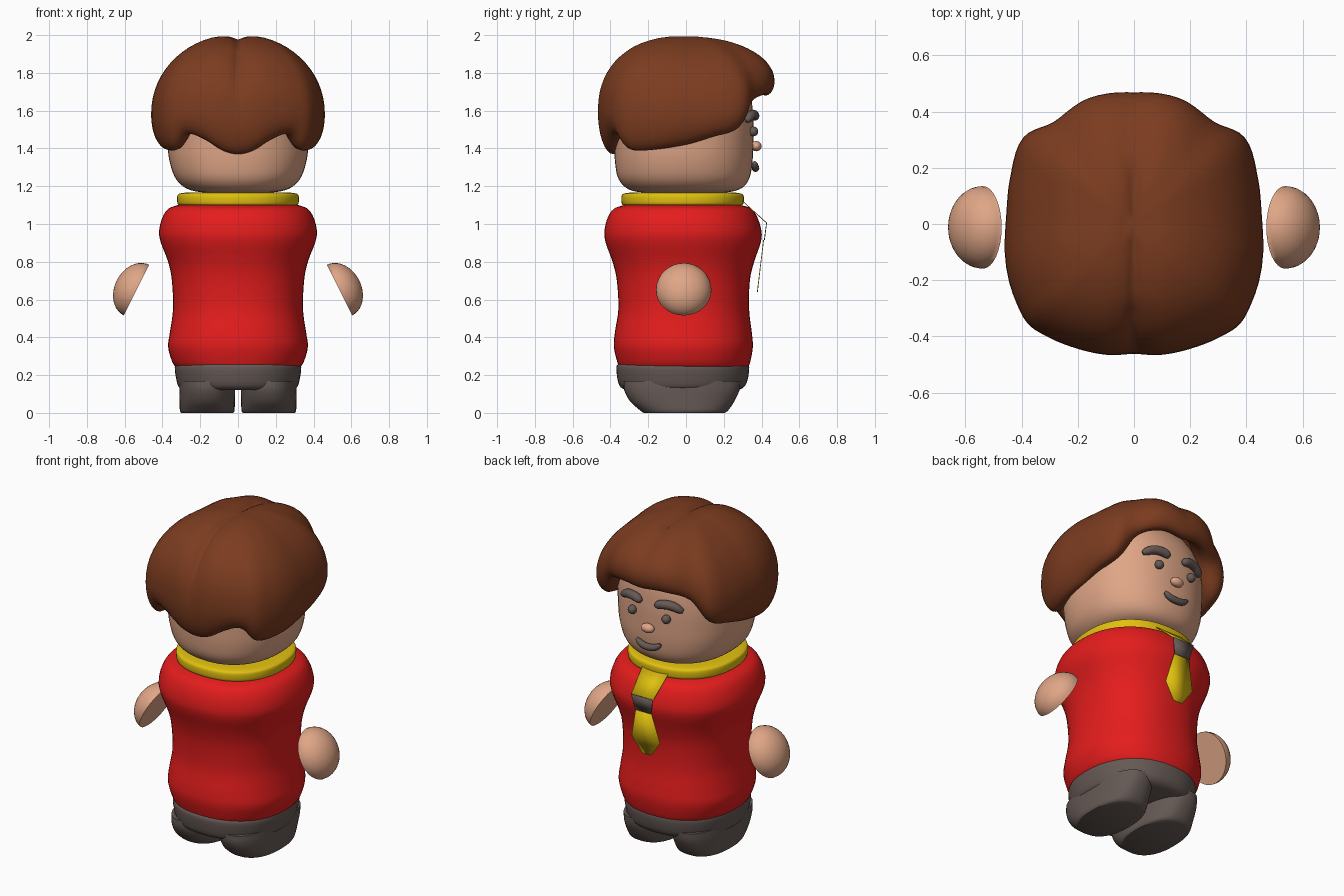
import bpy, bmesh, math
from mathutils import Vector, Matrix

if "Cube" in bpy.data.objects:
    bpy.data.objects.remove(bpy.data.objects["Cube"])


def material(name, rgb):
    m = bpy.data.materials.new(name)
    m.diffuse_color = (*rgb, 1)
    m.use_nodes = True
    m.node_tree.nodes["Principled BSDF"].inputs["Base Color"].default_value = m.diffuse_color
    return m


RED = material("red", (0.78, 0.012, 0.012))
YELLOW = material("yellow", (0.75, 0.53, 0.005))
SKIN = material("skin", (0.74, 0.38, 0.24))
BROWN = material("brown", (0.2, 0.045, 0.014))
DARK = material("dark_grey", (0.13, 0.10, 0.09))


def finish(bm, name, mat, angle=50):
    bmesh.ops.recalc_face_normals(bm, faces=bm.faces)
    me = bpy.data.meshes.new(name)
    bm.to_mesh(me)
    bm.free()
    ob = bpy.data.objects.new(name, me)
    bpy.context.collection.objects.link(ob)
    me.materials.append(mat)
    bpy.ops.object.select_all(action='DESELECT')
    ob.select_set(True)
    bpy.context.view_layer.objects.active = ob
    bpy.ops.object.shade_smooth_by_angle(angle=math.radians(angle))
    return ob


def spline(keys, steps):
    # Catmull-Rom interpolation of tuples
    out = []
    for i in range(len(keys) - 1):
        p0, p1 = keys[max(i - 1, 0)], keys[i]
        p2, p3 = keys[i + 1], keys[min(i + 2, len(keys) - 1)]
        for s in range(steps):
            t = s / steps
            out.append(tuple(0.5 * (2 * b + (c - a) * t + (2 * a - 5 * b + 4 * c - d) * t * t
                                    + (3 * b - a - 3 * c + d) * t ** 3)
                             for a, b, c, d in zip(p0, p1, p2, p3)))
    return out + [keys[-1]]


def skin_rings(bm, rings):
    loops = [[bm.verts.new(p) for p in ring] for ring in rings]
    for a, b in zip(loops, loops[1:]):
        for i in range(len(a)):
            j = (i + 1) % len(a)
            bm.faces.new((a[i], a[j], b[j], b[i]))
    return loops


def loft(name, mat, keys, n=2.25, cx=0, steps=4, segs=48):
    # keys: (z, half width x, half depth y, centre y), squared-off ellipses
    def se(v):
        return math.copysign(abs(v) ** (2 / n), v)
    rings = []
    for z, rx, ry, cy in spline(keys, steps):
        angs = [2 * math.pi * i / segs for i in range(segs)]
        rings.append([(cx + rx * se(math.cos(a)), cy + ry * se(math.sin(a)), z) for a in angs])
    bm = bmesh.new()
    loops = skin_rings(bm, rings)
    bm.faces.new(loops[0])
    bm.faces.new(loops[-1])
    return finish(bm, name, mat)


# Trousers
for side, s in (("left", -1), ("right", 1)):
    loft(side + "_leg", DARK, [(0, .138, .215, -.01), (.015, .145, .235, -.01), (.06, .146, .275, -.02),
                               (.12, .147, .305, -.022), (.17, .145, .31, -.02)], 2.4, .163 * s)
loft("waist", DARK, [(.12, .29, .295, -.02), (.135, .312, .325, -.02), (.17, .325, .343, -.018),
                     (.24, .335, .352, -.017), (.26, .32, .34, -.017)])

# Torso
loft("jumper", RED, [(.238, .325, .34, -.012), (.27, .348, .352, -.012), (.35, .37, .368, -.014),
                     (.43, .36, .362, -.014), (.55, .344, .346, -.012), (.7, .35, .352, -.014),
                     (.8, .37, .375, -.014), (.9, .408, .41, -.015), (.96, .418, .416, -.016),
                     (1.03, .402, .398, -.018), (1.08, .37, .365, -.018), (1.1, .32, .31, -.018)])

# Collar
loft("collar", YELLOW, [(1.098, .305, .31, -.018), (1.108, .32, .322, -.018), (1.145, .322, .324, -.018),
                        (1.16, .312, .313, -.018), (1.166, .28, .28, -.018)])

# Head
loft("head", SKIN, [(1.165, .16, .2, -.01), (1.175, .235, .27, -.01), (1.2, .292, .318, -.01),
                    (1.25, .335, .35, -.012), (1.33, .362, .364, -.012), (1.42, .373, .368, -.012),
                    (1.55, .375, .368, -.012), (1.68, .35, .35, -.01), (1.8, .28, .28, -.01),
                    (1.88, .17, .17, -.01), (1.91, .04, .04, -.01)])


def face_y(x):
    return -.012 + .368 * (1 - abs(x / .373) ** 2.25) ** (1 / 2.25)


def ball(name, mat, loc, size):
    bm = bmesh.new()
    bmesh.ops.create_uvsphere(bm, u_segments=20, v_segments=12, radius=1,
                              matrix=Matrix.Translation(loc) @ Matrix.Diagonal((*size, 1)))
    return finish(bm, name, mat)


def strip(name, pts, radius):
    # rounded tapering tube following the face
    path = [Vector((x, face_y(x) + .012, z)) for x, z in spline(pts, 6)]
    rings = []
    last = len(path) - 1
    for i, p in enumerate(path):
        d = (path[min(i + 1, last)] - path[max(i - 1, 0)]).normalized()
        u = d.cross(Vector((0, 1, 0))).normalized()
        v = d.cross(u)
        r = radius * max(.25, (1 - abs(2 * i / last - 1) ** 4)) ** .5
        rings.append([p + r * (math.cos(a) * u + math.sin(a) * v)
                      for a in [2 * math.pi * k / 12 for k in range(12)]])
    bm = bmesh.new()
    loops = skin_rings(bm, rings)
    bm.faces.new(loops[0])
    bm.faces.new(loops[-1])
    finish(bm, name, DARK, 80)


# Face
for side, s in (("left", -1), ("right", 1)):
    ball(side + "_eye", DARK, (.115 * s, face_y(.115) + .012, 1.49), (.026, .026, .026))
    strip(side + "_eyebrow", [(.05 * s, 1.56), (.09 * s, 1.577), (.15 * s, 1.576), (.205 * s, 1.548)], .026)
ball("nose", SKIN, (0, .372, 1.412), (.042, .028, .027))
strip("mouth", [(-.08, 1.325), (-.045, 1.302), (0, 1.295), (.045, 1.302), (.08, 1.325)], .02)

# Hands: flattened half balls, flat side towards the body
for side, s in (("left", -1), ("right", 1)):
    bm = bmesh.new()
    bmesh.ops.create_uvsphere(bm, u_segments=32, v_segments=20, radius=1)
    bmesh.ops.bisect_plane(bm, geom=bm.verts[:] + bm.edges[:] + bm.faces[:], plane_co=(0, 0, 0),
                           plane_no=(0, 0, 1), clear_inner=True)
    bmesh.ops.holes_fill(bm, edges=[e for e in bm.edges if e.is_boundary])
    rot = Vector((.894 * s, 0, .447)).to_track_quat('Z', 'Y').to_matrix().to_4x4()
    bm.transform(Matrix.Translation((.538 * s, -.012, .65)) @ rot @ Matrix.Diagonal((.147, .15, .116, 1)))
    finish(bm, side + "_hand", SKIN)


# Tie: thin flat panels
def panel(name, mat, rows):
    bm = bmesh.new()
    prev = None
    for w, y, z in rows:
        cur = [bm.verts.new((-w, y, z)), bm.verts.new((w, y, z))]
        if prev:
            bm.faces.new((prev[0], prev[1], cur[1], cur[0]))
        prev = cur
    ob = finish(bm, name, mat, 10)
    ob.modifiers.new("thickness", 'SOLIDIFY').thickness = .004


panel("tie_top", YELLOW, [(.088, .298, 1.125), (.074, .425, 1.01)])
panel("tie_knot", DARK, [(.074, .425, 1.01), (.053, .413, .915)])
panel("tie_blade", YELLOW, [(.053, .413, .915), (.096, .391, .735), (.03, .38, .64)])

# Hair: angle from the face, widest radius, height of widest point, hem height
half = [(0, .468, 1.77, 1.69), (20, .476, 1.76, 1.685), (38, .462, 1.71, 1.64), (52, .50, 1.62, 1.505),
        (70, .47, 1.58, 1.46), (90, .457, 1.58, 1.42), (120, .498, 1.58, 1.39), (133, .518, 1.58, 1.4),
        (143, .505, 1.59, 1.475), (155, .488, 1.6, 1.445), (168, .476, 1.6, 1.39), (180, .466, 1.6, 1.37)]
full = half + [(360 - a, r, w, h) for a, r, w, h in reversed(half[:-1])]
columns = []
for ang, R, zw, hem in spline(full, 5)[:-1]:
    a = math.radians(ang)
    back = max(0, -math.cos(a))
    e = 1 - .13 * back
    prof = []
    for k in range(1, 17):                       # crown down to the widest point
        t = k / 16 * math.pi / 2
        prof.append((R * math.sin(t) ** e, zw + (2.004 - zw) * max(0, math.cos(t)) ** e))
    drop = zw - hem
    tuck = min(.08, drop * .6)
    for k in range(1, 9):                        # tucking in to the hem
        t = k / 8 * math.pi / 2
        prof.append((R - tuck * (1 - math.cos(t)), zw - drop * math.sin(t)))
    prof += [(R - tuck - .03, hem + .008), (R * .72, hem + .06)]
    col = []
    for r, z in prof:                            # parting groove over the top and back
        x, y = r * math.sin(a), r * math.cos(a)
        g = .016 * math.exp(-(x / .07) ** 2) + .014 * math.exp(-(x / .02) ** 2) * (y < .22)
        lift = min(1, max(0, (z - 1.5) / .3))
        y += g * .5 * back * (r > .3) * lift
        col.append((x, y, z - g * lift))
    columns.append(col)
bm = bmesh.new()
loops = skin_rings(bm, list(zip(*columns)))
crown = bm.verts.new((0, 0, 1.976))
for i in range(len(loops[0])):
    bm.faces.new((crown, loops[0][i], loops[0][(i + 1) % len(loops[0])]))
finish(bm, "hair", BROWN, 60)
